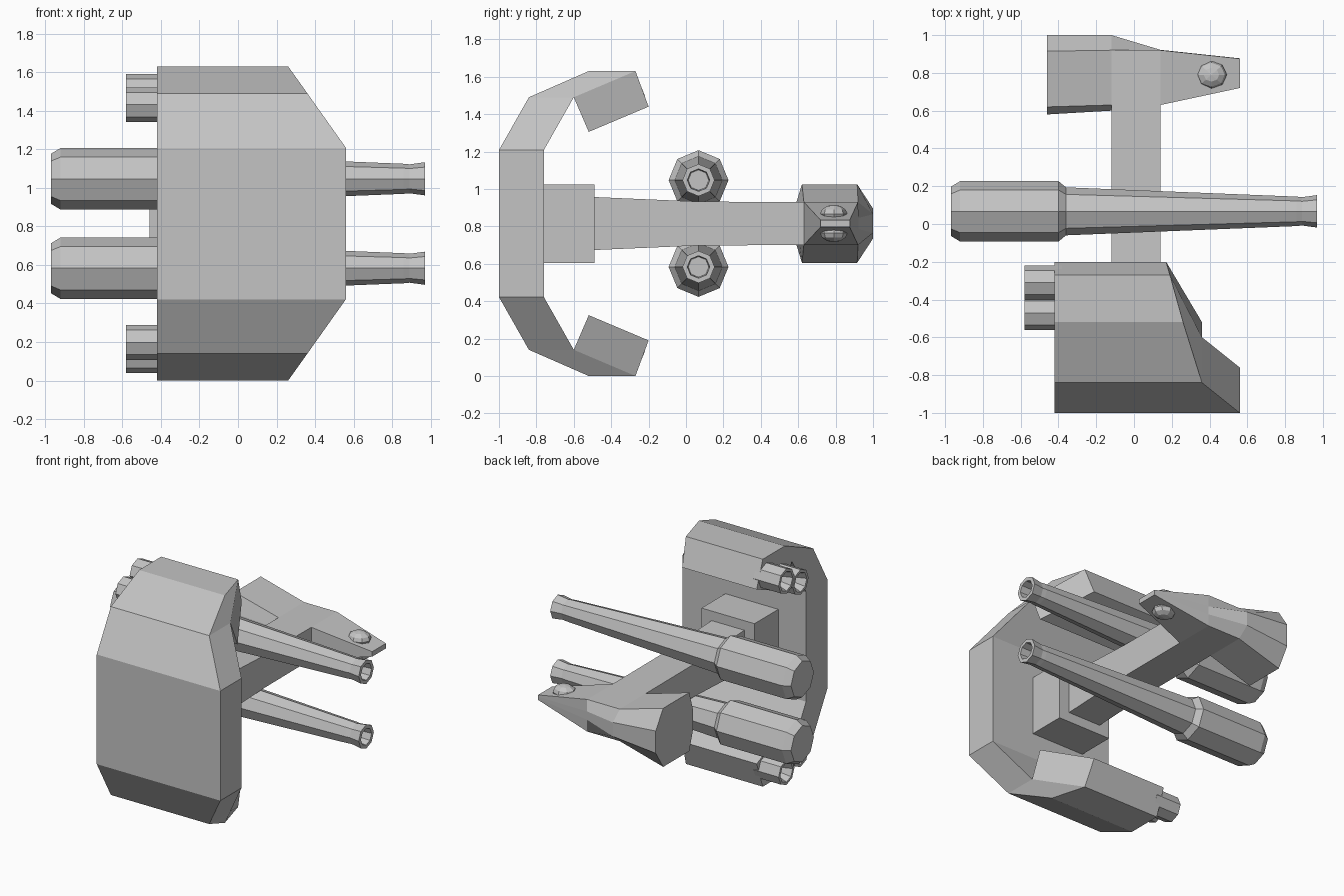
import bpy, bmesh, math

if "Cube" in bpy.data.objects:
    bpy.data.objects.remove(bpy.data.objects["Cube"])

MID = 0.815  # height of the horizontal mirror plane

grey = bpy.data.materials.new("hull_grey")
grey.use_nodes = True
GREY = (0.55, 0.55, 0.55, 1)
grey.diffuse_color = GREY
grey.node_tree.nodes["Principled BSDF"].inputs["Base Color"].default_value = GREY


def finish(name, bm):
    bmesh.ops.recalc_face_normals(bm, faces=bm.faces)
    mesh = bpy.data.meshes.new(name)
    bm.to_mesh(mesh)
    bm.free()
    mesh.materials.append(grey)
    obj = bpy.data.objects.new(name, mesh)
    bpy.context.collection.objects.link(obj)
    return obj


def loft(name, sections):
    """Skin a list of equal-length point loops and cap both ends."""
    bm = bmesh.new()
    loops = [[bm.verts.new(p) for p in s] for s in sections]
    n = len(loops[0])
    for a, b in zip(loops, loops[1:]):
        for i in range(n):
            j = (i + 1) % n
            bm.faces.new((a[i], a[j], b[j], b[i]))
    bm.faces.new(loops[0])
    bm.faces.new(loops[-1])
    return finish(name, bm)


def tube(name, profile, y, z, sides=8):
    """Turn (x, radius) pairs around a line along x."""
    def ring(x, r):
        angles = [2 * math.pi * k / sides for k in range(sides)]
        return [(x, y + r * math.cos(a), z + r * math.sin(a)) for a in angles]
    return loft(name, [ring(x, r) for x, r in profile])


def box(name, x, y, z):
    return loft(name, [[(x[0], v, z[0]), (x[1], v, z[0]),
                        (x[1], v, z[1]), (x[0], v, z[1])] for v in y])


# Curved front shield: outer y, outer x end, inner y, inner x end, half height
BACK = -0.42
stations = [(-1.0, 0.56, -0.76, 0.56, 0.393),
            (-0.84, 0.36, -0.60, 0.36, 0.675),
            (-0.52, 0.26, -0.27, 0.19, 0.815)]


def shield_section(station, side):
    yo, xo, yi, xi, h = station
    z = MID + side * h
    return [(BACK, yo, z), (xo, yo, z), (xi, yi, z), (BACK, yi, z)]


loft("front_shield", [shield_section(s, -1) for s in reversed(stations)]
     + [shield_section(s, 1) for s in stations])

# Everything paired above and below the mirror plane
pod = [(-0.60, 0.675, 0.36), (-0.27, 0.815, 0.19),
       (-0.20, 0.625, 0.17), (-0.52, 0.49, 0.36)]
gun = [(-0.97, 0.13), (-0.92, 0.16), (-0.40, 0.16), (-0.36, 0.127),
       (0.86, 0.078), (0.89, 0.075), (0.97, 0.086), (0.97, 0.06), (0.88, 0.055)]
nozzle = [(-0.38, 0.09), (-0.58, 0.09), (-0.58, 0.07), (-0.50, 0.04)]

for side, word in ((1, "upper"), (-1, "lower")):
    loft(word + "_pod", [[(BACK, y, MID + side * h) for y, h, x in pod],
                         [(x, y, MID + side * h) for y, h, x in pod]])
    tube(word + "_gun", gun, 0.067, MID + side * 0.232)
    for y, h, place in ((-0.31, 0.685, "inner"), (-0.47, 0.617, "outer")):
        tube(f"{word}_{place}_nozzle", nozzle, y, MID + side * h)

    # Low dome on the nose
    bm = bmesh.new()
    bmesh.ops.create_uvsphere(bm, u_segments=8, v_segments=6, radius=1)
    bmesh.ops.scale(bm, vec=(0.082, 0.073, 0.05), verts=bm.verts)
    bmesh.ops.translate(bm, vec=(0.41, 0.79, MID + side * 0.05), verts=bm.verts)
    finish(word + "_dome", bm)

# Mounting block and tapered beam
box("mount_block", (-0.20, 0.22), (-0.77, -0.49), (0.605, 1.025))
beam = [(-0.50, 0.142), (0.08, 0.117), (0.64, 0.115)]
loft("beam", [[(-0.12, y, MID - h), (0.14, y, MID - h),
               (0.14, y, MID + h), (-0.12, y, MID + h)] for y, h in beam])


# Rear body: flared tail, narrow waist, flat pointed nose
def body_section(x, y0, y1, half, bulge0, bulge1, edge):
    return [(x, y0, MID + half), (x, y1, MID + half),
            (x, y1 + bulge1, MID + edge), (x, y1 + bulge1, MID - edge),
            (x, y1, MID - half), (x, y0, MID - half),
            (x, y0 - bulge0, MID - edge), (x, y0 - bulge0, MID + edge)]


loft("rear_body", [
    body_section(-0.46, 0.62, 0.915, 0.21, 0.04, 0.085, 0.08),
    body_section(-0.12, 0.63, 0.92, 0.115, 0.03, 0.08, 0.05),
    body_section(0.14, 0.63, 0.92, 0.115, 0, 0.002, 0.03),
    body_section(0.56, 0.72, 0.875, 0.018, 0, 0.002, 0.006)])
